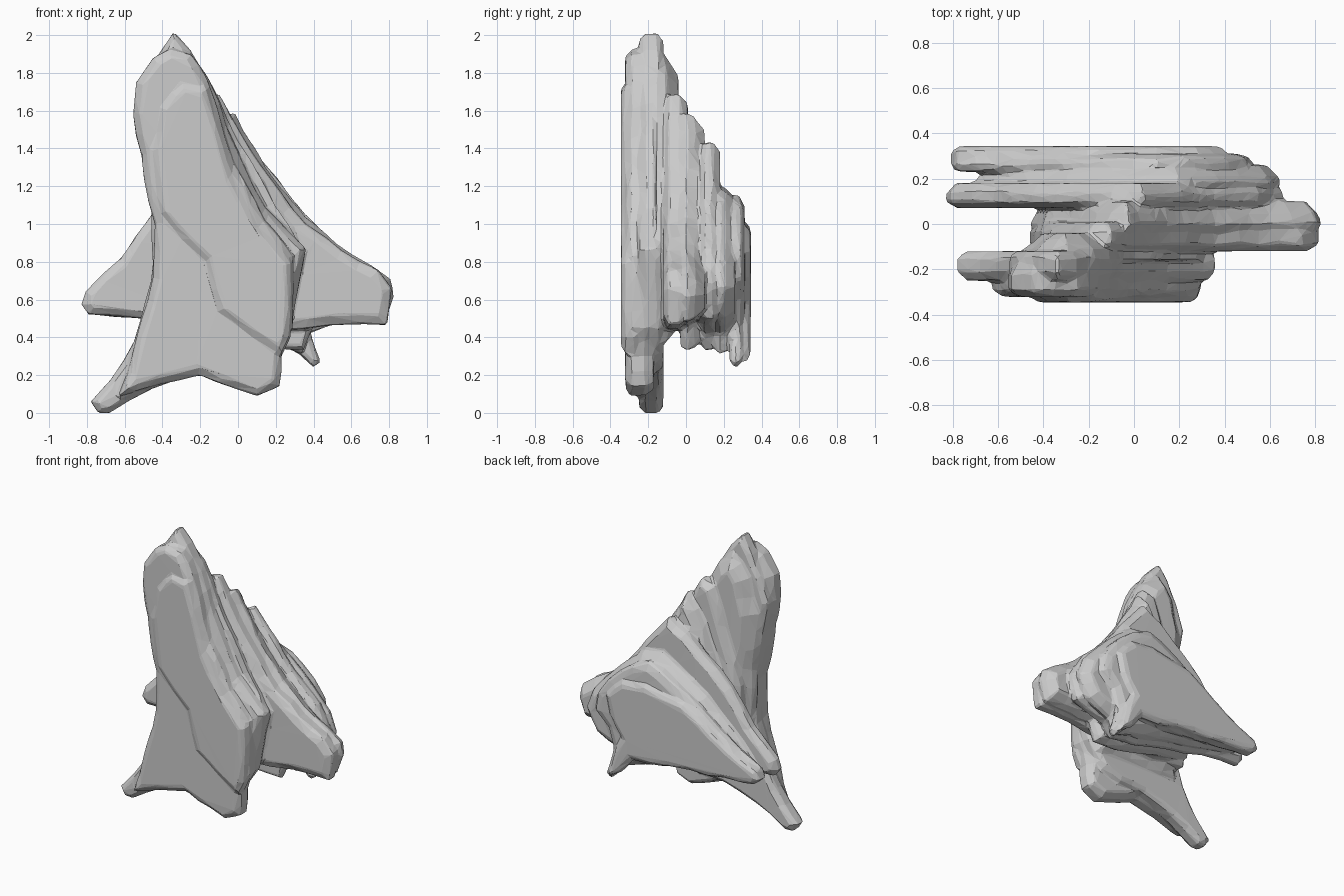
import bpy, bmesh, random
from mathutils import Vector

if "Cube" in bpy.data.objects:
    bpy.data.objects.remove(bpy.data.objects["Cube"])
random.seed(4)
layers = []


def inset(pts, d):
    """Move a counter-clockwise outline inwards by d."""
    out = []
    n = len(pts)
    for i, p in enumerate(pts):
        a = (p - pts[i - 1]).normalized()
        b = (pts[(i + 1) % n] - p).normalized()
        na, nb = Vector((-a.y, a.x)), Vector((-b.y, b.x))
        m = na + nb
        m = m.normalized() if m.length > 0.05 else -a
        out.append(p + m * d / max(0.7, m.dot(na)))
    return out


def roughen(pts, amount):
    """Split long edges with slightly displaced points for a chipped outline."""
    out = []
    for i, p in enumerate(pts):
        q = pts[(i + 1) % len(pts)]
        out.append(p)
        k = int((q - p).length / 0.16)
        side = Vector((-(q - p).y, (q - p).x)).normalized()
        for j in range(k):
            out.append(p.lerp(q, (j + 1) / (k + 1)) + side * random.uniform(-amount, amount))
    return out


def rock_layer(name, outline, rings):
    """Slab stacked along y; rings are (y, inset)."""
    pts = [Vector(p) for p in outline]
    area = sum(p.x * q.y - q.x * p.y for p, q in zip(pts, pts[1:] + pts[:1]))
    if area < 0:
        pts.reverse()
    pts = roughen(pts, 0.008)
    bm = bmesh.new()
    loops = []
    for k, (y, d) in enumerate(rings):
        jit = 0.008 if 0 < k < len(rings) - 1 else 0
        loops.append([bm.verts.new((p.x, y + random.uniform(-jit, jit), max(p.y, 0)))
                      for p in inset(pts, d)])
    n = len(pts)
    for a, b in zip(loops, loops[1:]):
        for i in range(n):
            j = (i + 1) % n
            bm.faces.new((a[i], a[j], b[j], b[i]))
    bm.faces.new(loops[0])
    bm.faces.new(loops[-1])
    bmesh.ops.recalc_face_normals(bm, faces=bm.faces)
    bmesh.ops.triangulate(bm, faces=bm.faces)
    me = bpy.data.meshes.new(name)
    bm.to_mesh(me)
    bm.free()
    ob = bpy.data.objects.new(name, me)
    bpy.context.collection.objects.link(ob)
    layers.append(ob)


# raised front face
rock_layer("raised_front_face", [
    (-.42, 1.05), (-.46, 1.4), (-.42, 1.62), (-.3, 1.76), (-.16, 1.73), (-.1, 1.55),
    (-.02, 1.25), (.12, 1.0), (.29, .8), (.28, .4), (.23, .3), (-.11, .53), (-.18, .8)],
    [(-.345, .04), (-.32, .01), (-.27, 0)])

# broad front plate
rock_layer("front_plate", [
    (-.63, .09), (-.55, .35), (-.45, .72), (-.44, 1.0), (-.5, 1.25), (-.555, 1.58),
    (-.54, 1.75), (-.45, 1.88), (-.36, 1.93), (-.25, 1.9), (-.16, 1.76), (-.02, 1.32),
    (.14, 1.02), (.29, .83), (.29, .45), (.23, .3), (.22, .14), (.1, .09), (-.02, .13),
    (-.2, .2), (-.42, .15)],
    [(-.322, .04), (-.29, 0), (-.22, 0), (-.17, .03)])

# tallest spine with the long foot
rock_layer("spine_and_foot", [
    (-.78, .06), (-.74, 0), (-.68, 0), (-.45, .13), (-.2, .21), (0, .22), (.15, .27),
    (.28, .45), (.36, .87), (.15, 1.08), (0, 1.38), (-.15, 1.76), (-.25, 1.92),
    (-.34, 2.02), (-.42, 1.9), (-.5, 1.75), (-.55, 1.58), (-.49, 1.25), (-.44, 1.0),
    (-.46, .7), (-.55, .38), (-.68, .17)],
    [(-.25, .03), (-.21, 0), (-.15, 0), (-.12, .03)])

# rear of the spine, narrowing backwards
rock_layer("spine_back", [
    (-.46, .38), (.22, .36), (.36, .84), (.2, 1.1), (-.05, 1.55), (-.17, 1.8), (-.3, 1.93),
    (-.44, 1.75), (-.5, 1.5), (-.46, 1.1)],
    [(-.16, 0), (-.11, .015), (-.07, .06), (-.04, .1)])

# right lobe, front half
rock_layer("right_lobe_front", [
    (-.46, .45), (.2, .44), (.5, .465), (.79, .465), (.8, .55), (.815, .66), (.74, .76),
    (.55, .86), (.36, 1.0), (.22, 1.18), (.05, 1.42), (-.1, 1.69), (-.2, 1.66), (-.41, 1.0)],
    [(-.12, .05), (-.09, 0), (-.03, 0), (.01, .04)])

# right lobe, rear half
rock_layer("right_lobe_back", [
    (-.46, .5), (.15, .34), (.35, .33), (.4, .46), (.78, .48), (.83, .62), (.81, .71),
    (.7, .79), (.52, .9), (.36, 1.04), (.15, 1.3), (-.02, 1.6), (-.12, 1.5), (-.4, .9)],
    [(-.03, .02), (0, 0), (.05, .02), (.1, .07)])

# stepped layers behind the lobe
rock_layer("left_wing_layer", [
    (-.83, .57), (-.79, .52), (-.5, .5), (.1, .35), (.3, .33), (.36, .42), (.62, .5),
    (.66, .68), (.55, .87), (.35, 1.06), (.14, 1.32), (.04, 1.44), (-.1, 1.36),
    (-.45, 1.06), (-.62, .82), (-.81, .64)],
    [(.07, .04), (.1, 0), (.14, 0), (.18, .04)])
rock_layer("middle_step_layer", [
    (-.71, .56), (-.5, .51), (.1, .38), (.34, .31), (.38, .42), (.56, .5), (.65, .66),
    (.6, .8), (.45, .96), (.3, 1.1), (.2, 1.18), (.05, 1.2), (-.3, .98), (-.58, .72)],
    [(.15, .02), (.18, 0), (.21, .01), (.26, .06)])

# rear plate with the small hooked foot
rock_layer("rear_plate", [
    (-.81, .56), (-.77, .52), (-.4, .49), (.2, .44), (.29, .34), (.4, .235), (.44, .27),
    (.38, .46), (.42, .6), (.52, .7), (.5, .84), (.42, .95), (.24, 1.1), (.1, 1.16),
    (0, 1.12), (-.35, .9), (-.6, .72), (-.79, .62)],
    [(.23, .02), (.26, 0), (.29, .01), (.31, .06)])
rock_layer("rear_face", [
    (-.81, .56), (-.76, .52), (-.4, .49), (.2, .45), (.29, .34), (.39, .27), (.34, .46),
    (.28, .58), (.37, .72), (.4, .86), (.28, .98), (.1, 1.0), (-.2, .95), (-.55, .73),
    (-.78, .62)],
    [(.27, 0), (.325, 0), (.343, .03)])

# fuse the layers into one weathered, faceted rock
rock = layers[0]
bpy.ops.object.select_all(action='DESELECT')
for ob in layers:
    ob.select_set(True)
bpy.context.view_layer.objects.active = rock
bpy.ops.object.join()
rock.name = "layered_rock"
fuse = rock.modifiers.new("fuse", 'REMESH')
fuse.mode = 'VOXEL'
fuse.voxel_size = 0.012
soft = rock.modifiers.new("weather", 'SMOOTH')
soft.factor = 0.5
soft.iterations = 5
facet = rock.modifiers.new("facet", 'DECIMATE')
facet.ratio = 0.035
for m in list(rock.modifiers):
    bpy.ops.object.modifier_apply(modifier=m.name)
rock.data.polygons.foreach_set("use_smooth", [False] * len(rock.data.polygons))
lowest = min(v.co.z for v in rock.data.vertices)
for v in rock.data.vertices:
    v.co.z -= lowest
